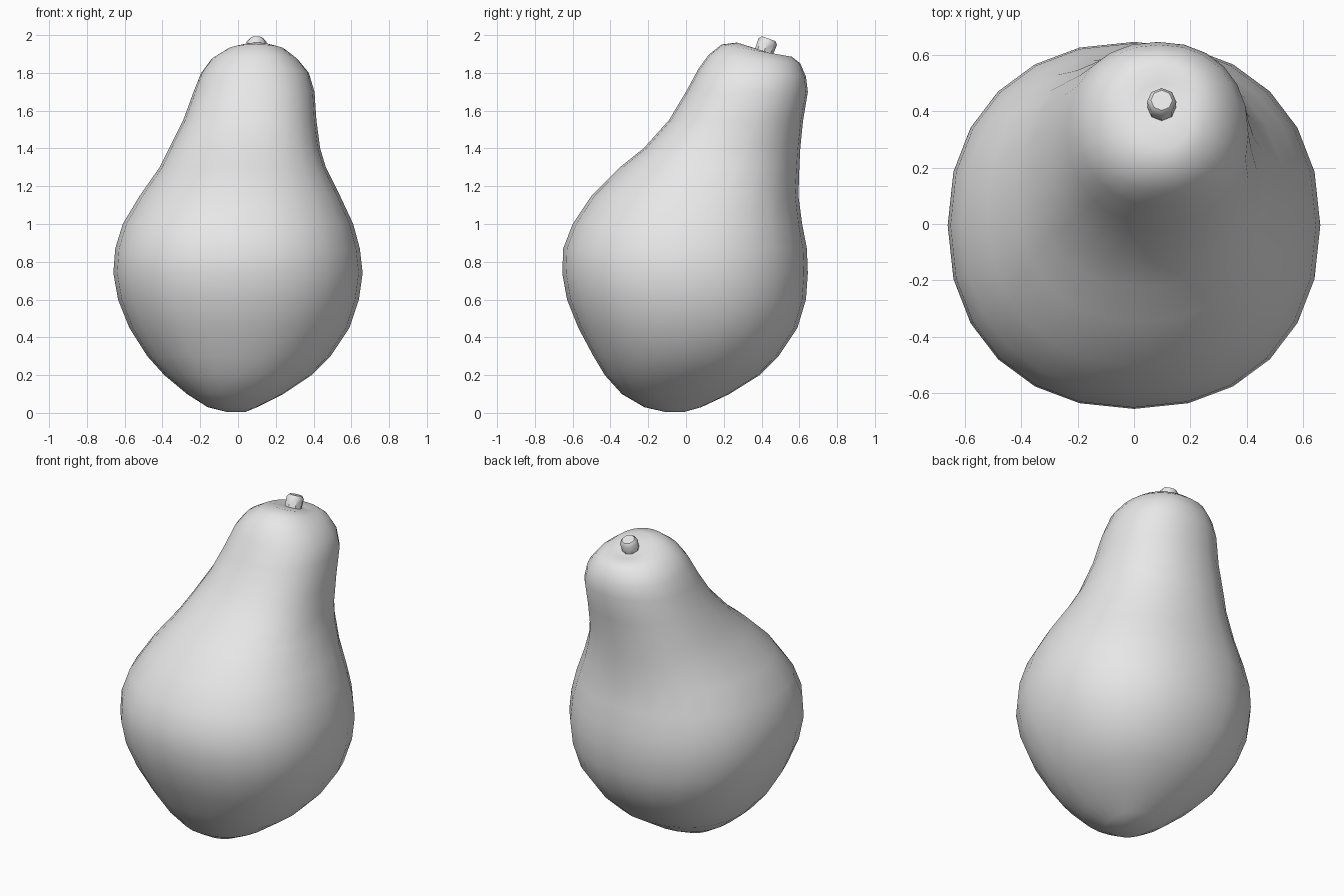
import bpy
import bmesh
import math
from mathutils import Matrix, Vector

cube = bpy.data.objects.get("Cube")
if cube:
    bpy.data.objects.remove(cube, do_unlink=True)

# One plain grey for fruit and stem
grey = bpy.data.materials.new("light grey")
grey.use_nodes = True
grey.diffuse_color = (0.8, 0.8, 0.8, 1)
grey.node_tree.nodes["Principled BSDF"].inputs["Base Color"].default_value = (0.8, 0.8, 0.8, 1)


def finish(name, bm, angle):
    bmesh.ops.recalc_face_normals(bm, faces=bm.faces)
    mesh = bpy.data.meshes.new(name)
    bm.to_mesh(mesh)
    bm.free()
    mesh.materials.append(grey)
    obj = bpy.data.objects.new(name, mesh)
    bpy.context.collection.objects.link(obj)
    bpy.ops.object.select_all(action="DESELECT")
    obj.select_set(True)
    bpy.context.view_layer.objects.active = obj
    bpy.ops.object.shade_smooth_by_angle(angle=math.radians(angle))
    return obj


def loft(bm, rings):
    """Skin a list of point rings and close both ends with a fan."""
    loops = [[bm.verts.new(p) for p in ring] for ring in rings]
    n = len(loops[0])
    for a, b in zip(loops, loops[1:]):
        for i in range(n):
            j = (i + 1) % n
            bm.faces.new((a[i], a[j], b[j], b[i]))
    for loop in (loops[0], loops[-1]):
        tip = bm.verts.new(sum((v.co for v in loop), Vector()) / n)
        for i in range(n):
            bm.faces.new((loop[i], loop[(i + 1) % n], tip))


def spow(v, e):
    return math.copysign(abs(v) ** e, v)


def section(z, x0, x1, y0, y1, drop=0.0, n=24):
    """Slightly squared oval; drop lowers its back edge and lifts its front."""
    pts = []
    for i in range(n):
        t = math.tau * i / n
        c, s = spow(math.cos(t), 0.91), spow(math.sin(t), 0.91)
        pts.append(((x0 + x1) / 2 + c * (x1 - x0) / 2,
                    (y0 + y1) / 2 + s * (y1 - y0) / 2,
                    z - s * drop / 2))
    return pts


# Fruit body: leaning oval sections (z, left/right, front/back, tilt)
body = [
    (0.005, -0.06, 0.04, -0.11, -0.01),
    (0.03, -0.16, 0.10, -0.22, 0.08),
    (0.10, -0.27, 0.24, -0.34, 0.23),
    (0.20, -0.39, 0.39, -0.43, 0.39),
    (0.30, -0.48, 0.49, -0.49, 0.49),
    (0.45, -0.575, 0.59, -0.57, 0.59),
    (0.60, -0.635, 0.64, -0.63, 0.635),
    (0.74, -0.66, 0.66, -0.655, 0.645),
    (0.87, -0.65, 0.645, -0.65, 0.64),
    (1.00, -0.61, 0.61, -0.60, 0.615),
    (1.15, -0.52, 0.54, -0.50, 0.595),
    (1.30, -0.415, 0.465, -0.35, 0.60),
    (1.40, -0.365, 0.435, -0.225, 0.605),
    (1.55, -0.29, 0.415, -0.09, 0.62),
    (1.70, -0.235, 0.405, 0.00, 0.645),
    (1.80, -0.195, 0.375, 0.065, 0.635, 0.04),
    (1.873, -0.14, 0.315, 0.12, 0.605, 0.045),
    (1.918, -0.06, 0.25, 0.19, 0.56, 0.065),
    (1.924, 0.00, 0.20, 0.27, 0.50, 0.073),
    (1.915, 0.05, 0.15, 0.36, 0.46, 0.035),
]
bm = bmesh.new()
loft(bm, [section(*row) for row in body])
finish("fruit_body", bm, 60)

# Short stem with a bevelled end, leaning toward the back
lean = Matrix.Translation((0.098, 0.405, 1.89)) @ Matrix.Rotation(math.radians(-20), 4, "X")
bm = bmesh.new()
loft(bm, [[lean @ Vector((r * math.cos(math.tau * i / 8), r * math.sin(math.tau * i / 8), h))
           for i in range(8)]
          for h, r in ((0.0, 0.055), (0.03, 0.05), (0.08, 0.052), (0.097, 0.038))])
finish("stem", bm, 40)
